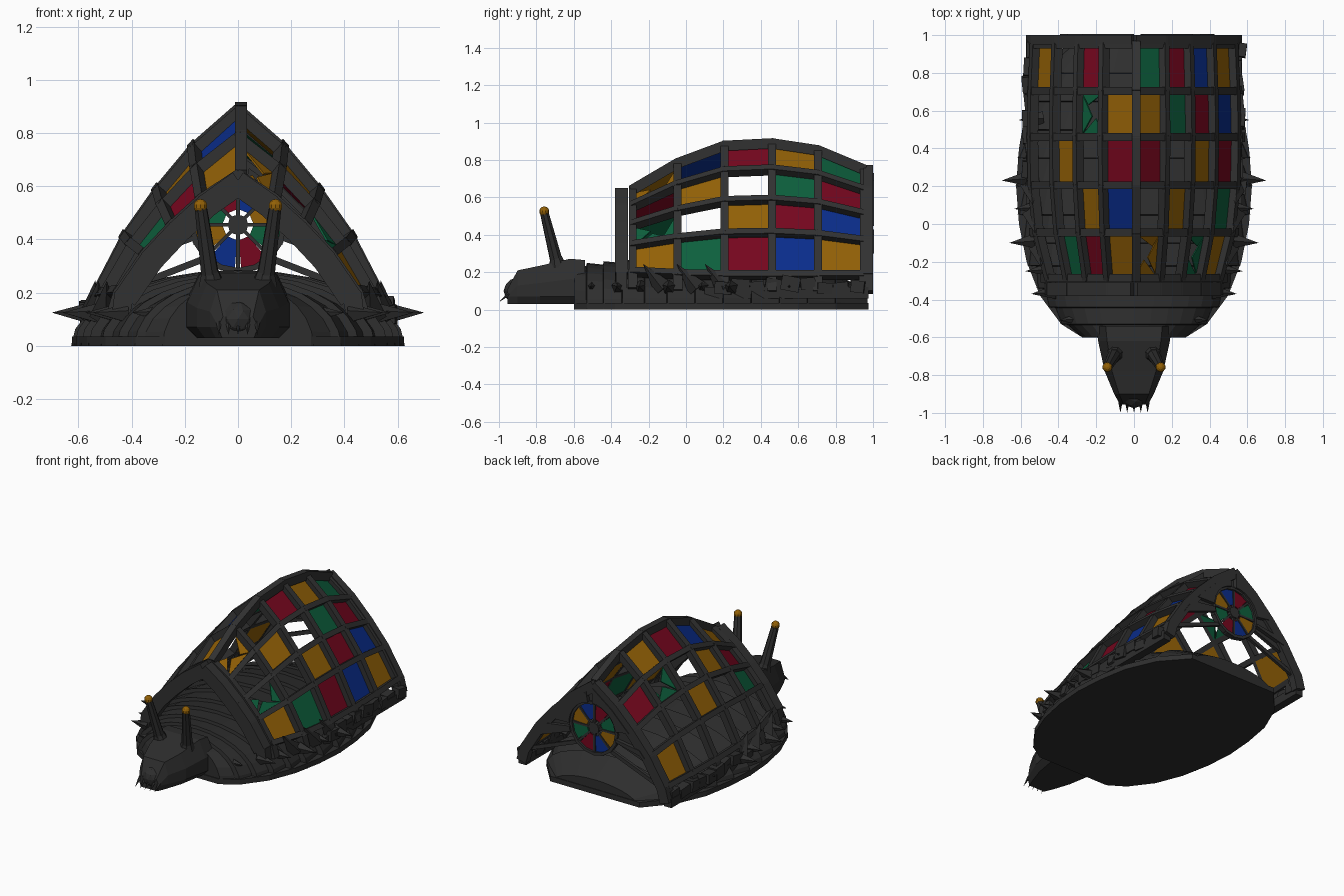
import bpy, bmesh, math, random
from mathutils import Vector as V, Matrix

if "Cube" in bpy.data.objects:
    bpy.data.objects.remove(bpy.data.objects["Cube"])

random.seed(4)


def material(name, rgb):
    m = bpy.data.materials.new(name)
    m.diffuse_color = (*rgb, 1)
    m.use_nodes = True
    m.node_tree.nodes["Principled BSDF"].inputs["Base Color"].default_value = m.diffuse_color
    return m


BODY = material("dark_hide", (.027, .027, .027))
IRON = material("dark_iron", (.031, .031, .031))
GLASS = {"R": material("red_glass", (.18, .002, .013)),
         "A": material("amber_glass", (.29, .118, .002)),
         "G": material("green_glass", (.004, .115, .046)),
         "B": material("blue_glass", (.003, .026, .26))}


def finish(name, bm, mat):
    bmesh.ops.recalc_face_normals(bm, faces=bm.faces)
    me = bpy.data.meshes.new(name)
    bm.to_mesh(me)
    bm.free()
    me.materials.append(mat)
    ob = bpy.data.objects.new(name, me)
    bpy.context.collection.objects.link(ob)
    return ob


def beam(bm, p, q, w, h, out, ext=.008):
    """Rectangular bar from p to q, h deep along the out direction."""
    p, q = V(p), V(q)
    d = (q - p).normalized()
    s = d.cross(V(out)).normalized()
    o = s.cross(d).normalized()
    a, b = [[bm.verts.new(c + s * i * w / 2 + o * j * h / 2)
             for i, j in ((-1, -1), (1, -1), (1, 1), (-1, 1))] for c in (p - d * ext, q + d * ext)]
    bm.faces.new(a)
    bm.faces.new(b)
    for i in range(4):
        bm.faces.new((a[i], a[(i + 1) % 4], b[(i + 1) % 4], b[i]))


def cone(bm, p, q, r1, r2, n=6):
    p, q = V(p), V(q)
    rot = (q - p).to_track_quat('Z', 'Y').to_matrix().to_4x4()
    bmesh.ops.create_cone(bm, cap_ends=True, segments=n, radius1=r1, radius2=r2,
                          depth=(q - p).length, matrix=Matrix.Translation((p + q) / 2) @ rot)


def loft(bm, rings):
    rows = [[bm.verts.new(p) for p in r] for r in rings]
    for a, b in zip(rows, rows[1:]):
        for i in range(len(a)):
            j = (i + 1) % len(a)
            bm.faces.new((a[i], a[j], b[j], b[i]))
    bm.faces.new(rows[0])
    bm.faces.new(rows[-1])


def lerp(tab, y, k):
    for a, b in zip(tab, tab[1:]):
        if y <= b[0]:
            t = max(0, (y - a[0]) / (b[0] - a[0]))
            return a[k] + (b[k] - a[k]) * t
    return tab[-1][k]


# Body: overlapping curved plates, each stepping out at its front edge (y, half width, height)
SHAPE = [(-.6, .27, .235), (-.53, .38, .245), (-.38, .49, .26), (-.2, .56, .275), (0, .60, .28),
         (.2, .615, .28), (.4, .60, .28), (.6, .565, .25), (.8, .48, .19), (.975, .33, .10)]


def section(y, k):
    w, h = lerp(SHAPE, y, 1) * k, lerp(SHAPE, y, 2) * k
    return [(w * math.cos(a), y, h * math.sin(a)) for a in (math.pi * i / 14 for i in range(15))]


bm = bmesh.new()
rings = []
edges = [-.595, -.53, -.44, -.34, -.22, -.1, .05, .2, .35, .5, .65, .8, .975]
for a, b in zip(edges, edges[1:]):
    rings += [section(a, 1.02), section(b - .004, .95)]
loft(bm, rings)
finish("body_plates", bm, BODY)

# Flat skirt under the body
bm = bmesh.new()
side = [(s[1] * 1.015, s[0]) for s in SHAPE]
outline = side + [(-x, y) for x, y in reversed(side)]
loft(bm, [[(x, y, z) for x, y in outline] for z in (0, .035)])
finish("base_skirt", bm, BODY)

# Head, snout and teeth
bm = bmesh.new()


def head_ring(y, w, z0, z1):
    zm = z0 + (z1 - z0) * .55
    half = [(w * .8, z0), (w, z0 + .04), (w, zm), (w * .75, z1)]
    return [(x, y, z) for x, z in half] + [(-x, y, z) for x, z in reversed(half)]


loft(bm, [head_ring(*r) for r in ((-.955, .075, .03, .11), (-.9, .105, .03, .21),
                                  (-.78, .155, .03, .235), (-.62, .19, .03, .272), (-.54, .20, .03, .265))])
finish("head", bm, BODY)
bm = bmesh.new()
bmesh.ops.create_icosphere(bm, subdivisions=2, radius=.07,
                           matrix=Matrix.Translation((0, -.905, .10)))
finish("snout", bm, BODY)
bm = bmesh.new()
for i in range(-2, 3):
    cone(bm, (i * .036, -.945, .085), (i * .036, -1.0, .04), .011, 0, 5)
finish("teeth", bm, BODY)

# Eye stalks
for s, side_name in ((-1, "left"), (1, "right")):
    bm = bmesh.new()
    cone(bm, (s * .10, -.685, .23), (s * .14, -.758, .52), .036, .024, 8)
    cone(bm, (s * .10, -.685, .23), (s * .105, -.695, .28), .05, .034, 8)
    finish(side_name + "_eye_stalk", bm, BODY)
    bm = bmesh.new()
    bmesh.ops.create_uvsphere(bm, u_segments=10, v_segments=7, radius=.027,
                              matrix=Matrix.Translation((s * .141, -.758, .525)))
    finish(side_name + "_eye", bm, GLASS["A"])

# Flank spikes and jagged upright scales
bm = bmesh.new()
for s in (-1, 1):
    for y, x in ((.23, .70), (-.1, .66), (-.37, .545), (-.51, .40), (.08, .635), (.55, .61), (-.25, .575)):
        cone(bm, (s * (x - .13), y + .01, .12), (s * x, y, .125), .04, 0, 5)
    for y in (-.2, -.02, .13):
        w = lerp(SHAPE, y, 1)
        cone(bm, (s * w * .90, y + .08, .11), (s * w * .88, y - .03, .245), .055, 0, 4)
finish("flank_spikes", bm, BODY)

# Vault shell grid (rib y, half width, base z, ridge z)
RIBS = [(-.285, .43, .19, .622), (-.045, .49, .18, .763), (.205, .515, .175, .856),
        (.46, .52, .175, .869), (.705, .515, .175, .832), (.95, .505, .175, .73)]
FX = [1, .775, .54, .285, 0]
FZ = [0, .325, .575, .805, 1]


def node(c, r, s, off=0.0):
    """Grid point, optionally pushed outward along the arch normal."""
    y, w, z0, z1 = RIBS[c]
    p = V((s * w * FX[r], y, z0 + (z1 - z0) * FZ[r]))
    return p + normal(c, r, s) * off


def normal(c, r, s):
    if r == 4:
        return V((0, 0, 1))
    _, w, z0, z1 = RIBS[c]
    a, b = max(r - 1, 0), r + 1
    return V((s * (z1 - z0) * (FZ[b] - FZ[a]), 0, w * (FX[a] - FX[b]))).normalized()


ribs, rails = bmesh.new(), bmesh.new()
for s in (-1, 1):
    for c in range(6):
        for r in range(4):
            beam(ribs, node(c, r, s, .018), node(c, r + 1, s, .018), .042, .045,
                 normal(c, r, s) + normal(c, r + 1, s))
        foot = node(c, 0, s, .015)
        beam(ribs, foot + V((s * .025, 0, -.08)), foot, .05, .055, (s, 0, 0))
    for c in range(5):
        for r in range(4):
            beam(rails, node(c, r, s, .02), node(c + 1, r, s, .02), .034, .05, normal(c, r, s))
# Ridge beam along the crown
for c in range(5):
    p, q = (node(k, 4, 1, .02) + V((.012, 0, 0)) for k in (c, c + 1))
    beam(rails, p, q, .045, .055, (0, 0, 1))
finish("vault_ribs", ribs, IRON)
finish("vault_rails", rails, IRON)

# Stained glass: rows from base to ridge, columns front to back; lower case is broken, dot is empty
PANES = {1: ("AGRBA", "g.ARB", ".A.GR", "a.RAG"),
         -1: ("....A", "G.A..", "RA.gR", "ABRA.")}
bms = {k: bmesh.new() for k in GLASS}
for s, rows in PANES.items():
    for r, row in enumerate(rows):
        for c, key in enumerate(row):
            if key == ".":
                continue
            b = bms[key.upper()]
            q = [node(c, r, s), node(c + 1, r, s), node(c + 1, r + 1, s), node(c, r + 1, s)]
            mid = sum(q, V()) / 4
            tris = [q] if key.isupper() else [
                (q[0], q[1], q[0].lerp(mid, .9)), (q[1], q[2], q[1].lerp(mid, .6)),
                (q[3], q[0], q[3].lerp(mid, .8))]
            for t in tris:
                b.faces.new([b.verts.new(p) for p in t])

# Rose window petals in the rear wall
CZ, RY = .455, .975
for i, key in enumerate("ABRGABRG"):
    b = bms[key]
    a0, a1 = math.radians(i * 45 + 4), math.radians(i * 45 + 41)
    pts = [(.058, a0), (.16, a0), (.165, (a0 + a1) / 2), (.16, a1), (.058, a1)]
    b.faces.new([b.verts.new((r * math.cos(a), RY, CZ + r * math.sin(a))) for r, a in pts])
for key, b in bms.items():
    ob = finish(GLASS[key].name + "_panes", b, GLASS[key])
    mod = ob.modifiers.new("thickness", 'SOLIDIFY')
    mod.thickness, mod.offset = .008, 0

bm = bmesh.new()
for i in range(16):
    a, b = (math.radians(22.5 * k) for k in (i, i + 1))
    p, q = (V((.172 * math.cos(t), RY, CZ + .172 * math.sin(t))) for t in (a, b))
    beam(bm, p, q, .035, .02, (math.cos(a), 0, math.sin(a)))
    if i % 2 == 0:
        beam(bm, (0, RY, CZ), p, .014, .02, (0, 1, 0))
cone(bm, (0, RY - .015, CZ), (0, RY + .015, CZ), .038, .038, 12)
finish("rose_tracery", bm, IRON)

# Rear wall: filled between the rose and the arch, with open lower corners
bm = bmesh.new()
hub = V((0, .98, CZ))
half = [node(5, 1, 1).lerp(node(5, 0, 1), .3)] + [node(5, r, 1) for r in range(1, 5)]
outer = [V((p.x, .98, p.z)) for p in half]
path = outer + [V((-p.x, .98, p.z)) for p in reversed(outer[:-1])]
for a, b in zip(path, path[1:]):
    for k in range(3):
        o = [a.lerp(b, (k + e) / 3) for e in (0, 1)]
        n = [hub + (p - hub).normalized() * .175 for p in o]
        bm.faces.new([bm.verts.new(p) for p in (o[0], o[1], n[1], n[0])])
ob = finish("rear_wall", bm, IRON)
ob.modifiers.new("thickness", 'SOLIDIFY').thickness = .025

# Rear and front arch bands and diagonal struts
bm = bmesh.new()
for s in (-1, 1):
    for r in range(4):
        p, q = (node(5, k, s, .01) + V((0, .025, 0)) for k in (r, r + 1))
        beam(bm, p, q, .05, .07, normal(5, r, s) + normal(5, r + 1, s))
    beam(bm, (s * .535, .975, .10), node(5, 0, s, .01) + V((0, .025, 0)), .05, .07, (s, 0, 0))
    beam(bm, (s * .12, .975, .33), (s * .48, .975, .19), .02, .025, (0, 0, 1))
finish("rear_arch", bm, IRON)
bm = bmesh.new()
for s in (-1, 1):
    shift = V((0, -.06, 0))
    for r in range(4):
        p, q = (node(0, k, s, -.012) + shift for k in (r, r + 1))
        beam(bm, p, q, .07, .09, normal(0, r, s) + normal(0, r + 1, s))
    beam(bm, (s * .44, -.345, .11), node(0, 0, s) + shift, .06, .07, (s, 0, 0))
finish("front_arch", bm, IRON)

# Rough stone blocks along the foot of the vault
bm = bmesh.new()
for s in (-1, 1):
    for i in range(9):
        y = .2 + i * .09
        m = (Matrix.Translation((s * (.55 + random.uniform(-.012, .015)), y, .125 + random.uniform(-.015, .015)))
             @ Matrix.Rotation(random.uniform(-.2, .2), 4, 'X') @ Matrix.Rotation(random.uniform(-.15, .15), 4, 'Z')
             @ Matrix.Diagonal((.06, random.uniform(.07, .10), random.uniform(.06, .085), 1)))
        bmesh.ops.create_cube(bm, size=1, matrix=m)
    beam(bm, (s * .545, .1, .09), (s * .545, .975, .09), .055, .06, (0, 0, 1), 0)
finish("foot_blocks", bm, BODY)
